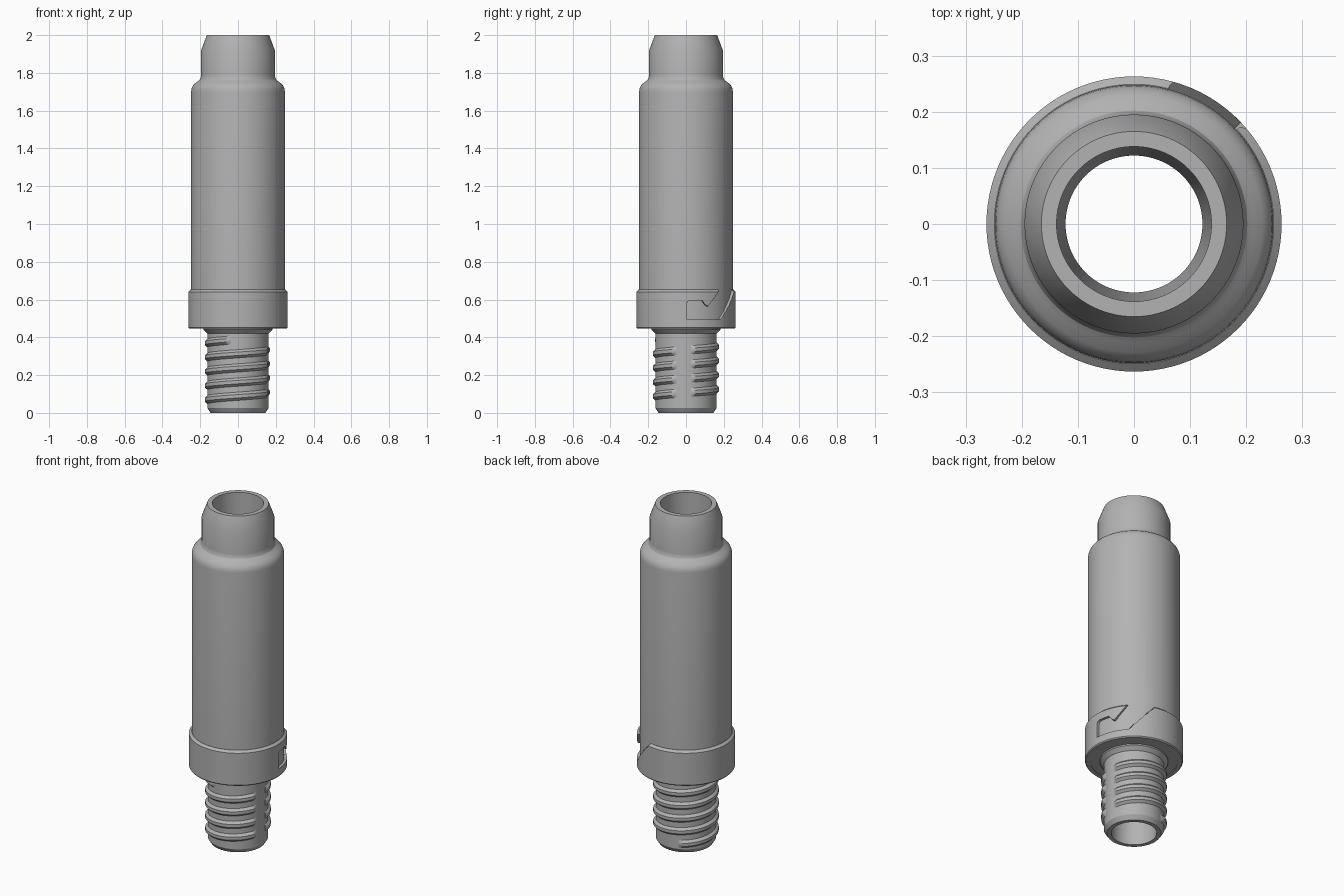
import bpy, bmesh
from math import sin, cos, radians, pi

if "Cube" in bpy.data.objects:
    bpy.data.objects.remove(bpy.data.objects["Cube"], do_unlink=True)

grey = bpy.data.materials.new("plain grey")
grey.use_nodes = True
grey.diffuse_color = (0.45, 0.45, 0.45, 1)
grey.node_tree.nodes["Principled BSDF"].inputs["Base Color"].default_value = (0.45, 0.45, 0.45, 1)


def polar(r, angle, z):
    return (r * cos(angle), r * sin(angle), z)


def finish(bm, name):
    bmesh.ops.recalc_face_normals(bm, faces=bm.faces)
    mesh = bpy.data.meshes.new(name)
    bm.to_mesh(mesh)
    bm.free()
    mesh.materials.append(grey)
    ob = bpy.data.objects.new(name, mesh)
    bpy.context.collection.objects.link(ob)
    return ob


def smooth(ob):
    bpy.ops.object.select_all(action='DESELECT')
    ob.select_set(True)
    bpy.context.view_layer.objects.active = ob
    bpy.ops.object.shade_smooth_by_angle(angle=radians(25))


def bridge(bm, a, b):
    n = len(a)
    for i in range(n):
        j = (i + 1) % n
        bm.faces.new((a[i], a[j], b[j], b[i]))


def lathe(name, profile, steps=96):
    """Revolve a closed (radius, height) loop about z."""
    bm = bmesh.new()
    rings = [[bm.verts.new(polar(r, 2 * pi * s / steps, z)) for r, z in profile]
             for s in range(steps)]
    for s in range(steps):
        bridge(bm, rings[s], rings[(s + 1) % steps])
    return finish(bm, name)


# Hollow body: threaded neck, barrel, rounded shoulder and tapered nose
body = lathe("body_tube", [
    (0.122, 0), (0.145, 0), (0.162, 0.025), (0.162, 0.42), (0.183, 0.441), (0.183, 0.449),
    (0.248, 0.449), (0.248, 1.70), (0.246, 1.716), (0.240, 1.731), (0.229, 1.744),
    (0.212, 1.756), (0.202, 1.765), (0.197, 1.777), (0.195, 1.79), (0.195, 1.92),
    (0.165, 2.0), (0.138, 2.0)])
smooth(body)

# Raised collar with bevelled rims
collar = lathe("slotted_collar", [
    (0.235, 0.446), (0.258, 0.446), (0.263, 0.452), (0.263, 0.641), (0.249, 0.653), (0.235, 0.653)])

# Hooked slots: (degrees, height) outline, cut radially three times round
SLOT = [(12.5, 0.648), (-3.5, 0.563), (-11, 0.596), (-25, 0.596), (-27.5, 0.591), (-29, 0.58),
        (-29, 0.495), (13.5, 0.495), (45.6, 0.648), (45.6, 0.70), (12.5, 0.70)]


def subdivided(points, parts=5):
    for (a, z), (b, w) in zip(points, points[1:] + points[:1]):
        n = parts if abs(a - b) > 12 else 1
        for k in range(n):
            yield a + (b - a) * k / n, z + (w - z) * k / n


bm = bmesh.new()
for turn in (-90, 30, 150):
    outline = [(radians(a + turn), z) for a, z in subdivided(SLOT)]
    inner = [bm.verts.new(polar(0.19, a, z)) for a, z in outline]
    outer = [bm.verts.new(polar(0.38, a, z)) for a, z in outline]
    bridge(bm, inner, outer)
    bm.faces.new(inner)
    bm.faces.new(outer)
bmesh.ops.triangulate(bm, faces=[f for f in bm.faces if len(f.verts) > 4])
cutter = finish(bm, "slot_cutter")
cutter.hide_render = True
cut = collar.modifiers.new("slots", 'BOOLEAN')
cut.operation = 'DIFFERENCE'
cut.solver = 'EXACT'
cut.object = cutter
depsgraph = bpy.context.evaluated_depsgraph_get()
collar.data = bpy.data.meshes.new_from_object(collar.evaluated_get(depsgraph))
collar.modifiers.clear()
bpy.data.objects.remove(cutter, do_unlink=True)
smooth(collar)

# Helical thread, interrupted by a gap on the left side
START, END, PITCH = 111, 1696, 0.075
bm = bmesh.new()
for turn in range(5):
    first = max(START, 360 * turn + 9)
    last = min(END, 360 * turn + 342)
    steps = int((last - first) / 4)
    previous = None
    for s in range(steps + 1):
        a = first + (last - first) * s / steps
        z = 0.055 + PITCH * (a - START) / 360
        fade = min(1, 0.1 + s / 2, 0.1 + (steps - s) / 2)
        crest = 0.162 + 0.014 * fade
        ring = [bm.verts.new(polar(r, radians(a), z + h)) for r, h in (
            (0.155, -0.022), (0.162, -0.022), (crest, -0.009),
            (crest, 0.009), (0.162, 0.022), (0.155, 0.022))]
        if previous:
            bridge(bm, previous, ring)
        else:
            bm.faces.new(ring)
        previous = ring
    bm.faces.new(previous)
smooth(finish(bm, "neck_thread"))
